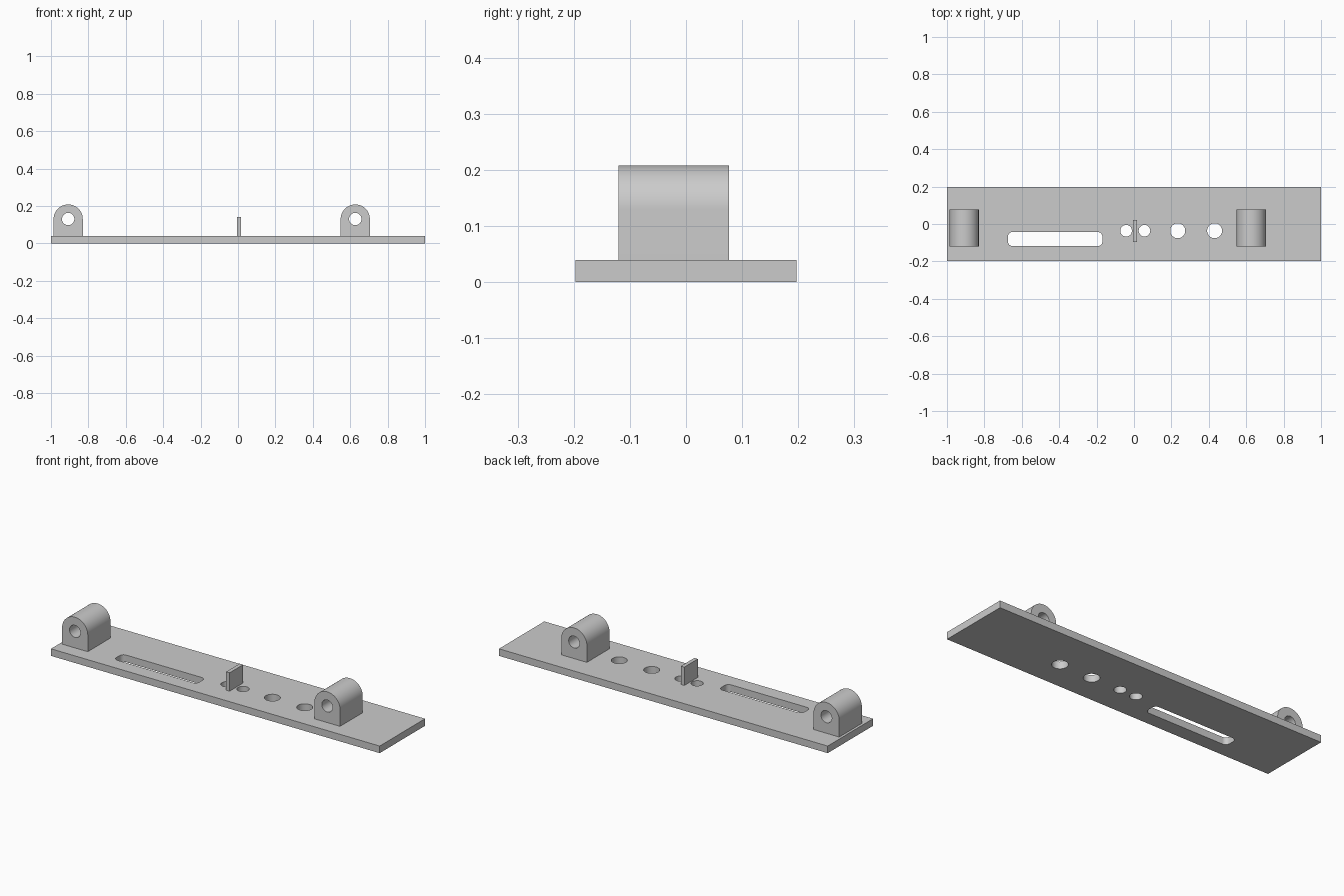
import bpy, bmesh
from math import sin, cos, pi, radians
from mathutils import Matrix

cube = bpy.data.objects.get("Cube")
if cube:
    bpy.data.objects.remove(cube, do_unlink=True)

grey = bpy.data.materials.new("plain grey")
grey.use_nodes = True
colour = (0.6, 0.6, 0.6, 1)
grey.diffuse_color = colour
grey.node_tree.nodes["Principled BSDF"].inputs["Base Color"].default_value = colour


def arc(cx, cy, r, start=0, end=360, steps=48):
    """Points along an arc; a full circle leaves out the repeated end point."""
    count = steps if end - start == 360 else steps + 1
    angles = [radians(start + (end - start) * i / steps) for i in range(count)]
    return [(cx + r * cos(a), cy + r * sin(a)) for a in angles]


def rounded_rect(x0, x1, y0, y1, r):
    corners = [(x1 - r, y1 - r), (x0 + r, y1 - r), (x0 + r, y0 + r), (x1 - r, y0 + r)]
    return [p for i, (x, y) in enumerate(corners)
            for p in arc(x, y, r, 90 * i, 90 * i + 90, 8)]


def rect(x0, x1, y0, y1):
    return [(x0, y0), (x1, y0), (x1, y1), (x0, y1)]


def plate(name, outline, holes, depth, matrix=Matrix()):
    """Fill an outline around its holes and extrude it along local z."""
    bm = bmesh.new()
    edges = []
    for loop in [outline] + holes:
        verts = [bm.verts.new((x, y, 0)) for x, y in loop]
        edges += [bm.edges.new((v, verts[i - 1])) for i, v in enumerate(verts)]
    bmesh.ops.triangle_fill(bm, edges=edges, use_beauty=True, normal=(0, 0, 1))
    top = bmesh.ops.extrude_face_region(bm, geom=bm.faces[:], use_keep_orig=True)["geom"]
    bmesh.ops.translate(bm, vec=(0, 0, depth),
                        verts=[g for g in top if isinstance(g, bmesh.types.BMVert)])
    bm.transform(matrix)
    bmesh.ops.recalc_face_normals(bm, faces=bm.faces[:])
    mesh = bpy.data.meshes.new(name)
    bm.to_mesh(mesh)
    bm.free()
    mesh.materials.append(grey)
    obj = bpy.data.objects.new(name, mesh)
    bpy.context.collection.objects.link(obj)
    bpy.ops.object.select_all(action="DESELECT")
    obj.select_set(True)
    bpy.context.view_layer.objects.active = obj
    bpy.ops.object.shade_smooth_by_angle(angle=radians(30))
    return obj


# Base plate with a slot, two small holes and two larger holes
BASE = 0.039
hole_y = -0.036
holes = [arc(x, hole_y, r) for x, r in
         ((-0.042, 0.031), (0.056, 0.031), (0.234, 0.04), (0.431, 0.04))]
slot = rounded_rect(-0.674, -0.169, -0.118, -0.043, 0.024)
plate("base_plate", rect(-1, 1, -0.197, 0.197), holes + [slot], BASE)

# Round-topped lugs, drawn in the x-z plane and extruded towards the front
upright = Matrix.Translation((0, 0.077, 0)) @ Matrix.Rotation(pi / 2, 4, "X")
R, AXIS = 0.078, 0.13
for name, x in (("right_lug", -0.908), ("left_lug", 0.627)):
    outline = [(x - R, BASE), (x + R, BASE)] + arc(x, AXIS, R, 0, 180)
    plate(name, outline, [arc(x, AXIS, 0.033)], 0.197, upright)

# Thin upright fin between the small holes
plate("centre_fin", rect(-0.005, 0.016, -0.096, 0.022), [], 0.101,
      Matrix.Translation((0, 0, BASE)))
